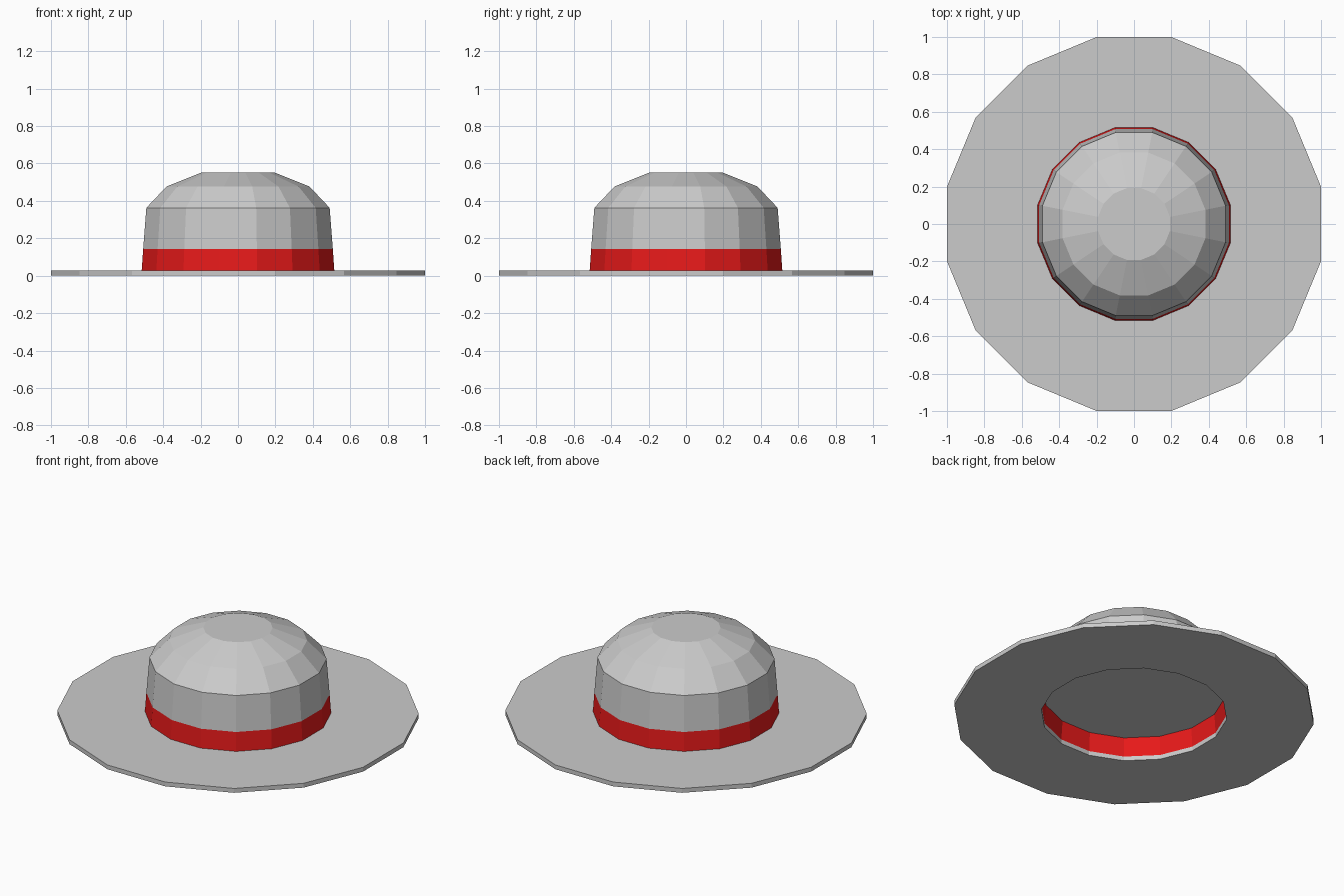
import bpy, bmesh, math

if "Cube" in bpy.data.objects:
    bpy.data.objects.remove(bpy.data.objects["Cube"])

SIDES = 16


def lathe(name, profile, closed=False, caps=False):
    """Spin (flat half-width, z) points into a 16-sided flat-faced ring stack."""
    bm = bmesh.new()
    rings = []
    for half_width, z in profile:
        r = half_width / math.cos(math.pi / SIDES)
        angles = [(k + 0.5) * 2 * math.pi / SIDES for k in range(SIDES)]
        rings.append([bm.verts.new((r * math.cos(a), r * math.sin(a), z)) for a in angles])
    pairs = list(zip(rings, rings[1:]))
    if closed:
        pairs.append((rings[-1], rings[0]))
    for low, high in pairs:
        for k in range(SIDES):
            n = (k + 1) % SIDES
            bm.faces.new((low[k], low[n], high[n], high[k]))
    if caps:
        bm.faces.new(rings[0][::-1])
        bm.faces.new(rings[-1])
    mesh = bpy.data.meshes.new(name)
    bm.to_mesh(mesh)
    bm.free()
    obj = bpy.data.objects.new(name, mesh)
    bpy.context.collection.objects.link(obj)
    return obj


BRIM_TOP, BAND_TOP = 0.027, 0.144

# Flat brim with an open centre
lathe("brim", [(0.515, 0), (1.0, 0), (1.0, BRIM_TOP), (0.515, BRIM_TOP)], closed=True)

# Red ribbon around the base of the crown, open inside
band = lathe("hat_band", [(0.515, BRIM_TOP), (0.507, BAND_TOP)])
red = bpy.data.materials.new("red")
red.diffuse_color = (0.8, 0.01, 0.01, 1)
red.use_nodes = True
red.node_tree.nodes["Principled BSDF"].inputs["Base Color"].default_value = red.diffuse_color
band.data.materials.append(red)

# Tapered crown with a faceted dome, closed underneath
lathe("crown", [(0.507, BAND_TOP), (0.49, 0.363), (0.382, 0.477), (0.192, 0.553)], caps=True)
